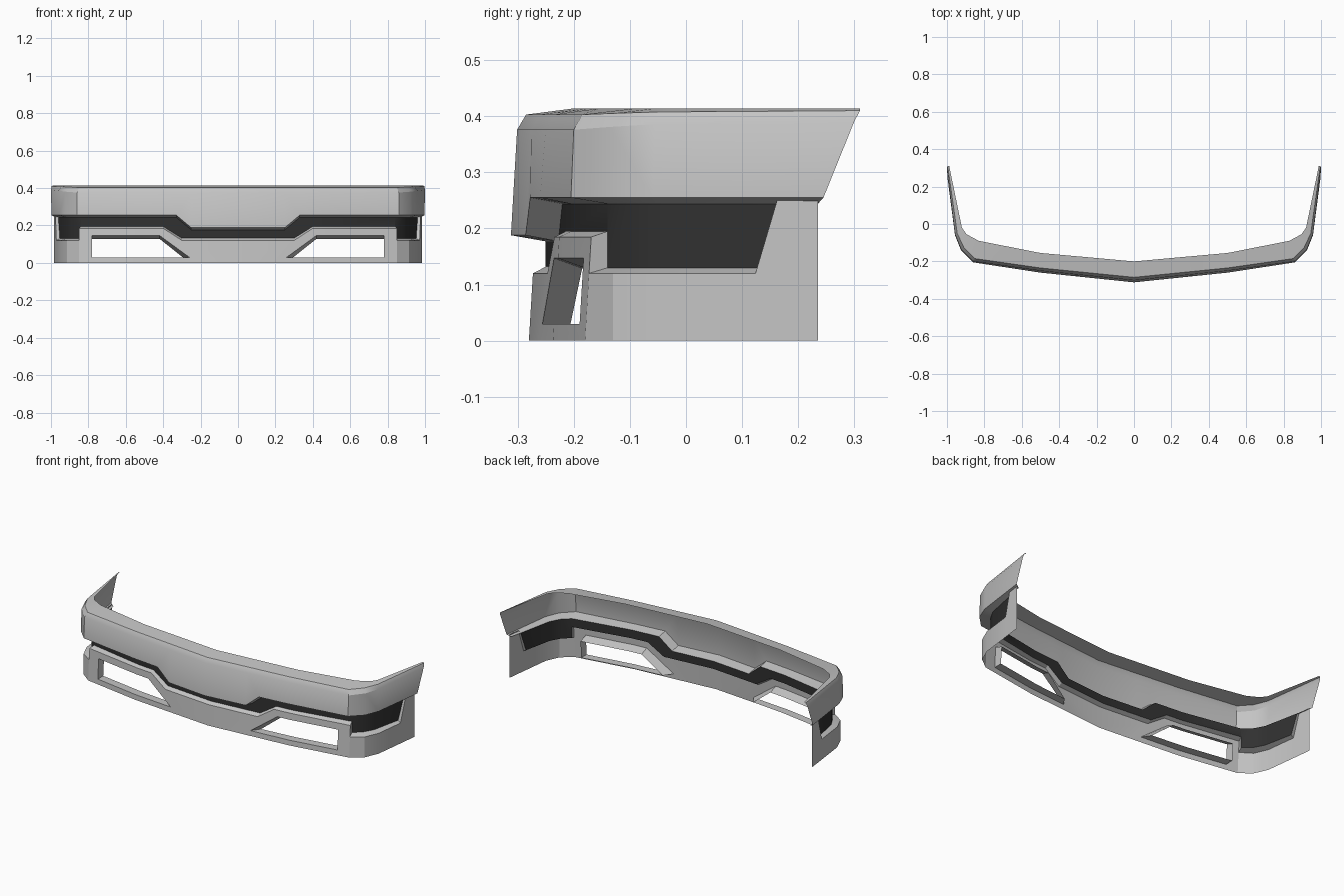
import bpy, bmesh, math
from mathutils import Vector

if "Cube" in bpy.data.objects:
    bpy.data.objects.remove(bpy.data.objects["Cube"])


def material(name, grey):
    m = bpy.data.materials.new(name)
    m.use_nodes = True
    m.diffuse_color = (grey, grey, grey, 1)
    m.node_tree.nodes["Principled BSDF"].inputs["Base Color"].default_value = (grey, grey, grey, 1)
    return m


light_grey = material("light_grey", 0.55)
charcoal = material("charcoal", 0.03)

# Plan paths (x, y) from the centre, round the corner, to the rear tip
SKIRT = [(0, -.28), (.5, -.237), (.85, -.18), (.915, -.13), (.95, -.05), (.985, .235)]
INNER = [(0, -.25), (.5, -.205), (.84, -.14), (.885, -.1), (.918, -.04), (.975, .235)]
BELT = [(0, -.312), (.5, -.26), (.86, -.205), (.925, -.14), (.957, -.06), (.997, .245)]
SHOULDER = [(0, -.301), (.5, -.25), (.86, -.2), (.925, -.135), (.957, -.055), (1, .3)]
RIM = [(0, -.285), (.5, -.235), (.85, -.185), (.91, -.125), (.945, -.05), (.996, .31)]
LIP = [(0, -.2), (.5, -.155), (.83, -.09), (.895, -.055), (.92, -.02), (.988, .31)]


def at(path, t, z):
    """Point on a plan path at station t and height z."""
    i = min(int(t), len(path) - 2)
    p = Vector(path[i]).lerp(Vector(path[i + 1]), t - i)
    return Vector((p.x, p.y, z))


def station(x):
    """Station of a given x on the front of the skirt."""
    return x / .5 if x < .5 else 1 + (x - .5) / .35


def skirt(x, z):
    return at(SKIRT, station(x), z) + Vector((0, .06 * z, 0))


def strip(a, b):
    """Quads joining two point rows."""
    return [(a[i], a[i + 1], b[i + 1], b[i]) for i in range(len(a) - 1)]


def build(name, polys, mat):
    """Mirrored, welded sheet object from polygons."""
    bm = bmesh.new()
    for poly in polys:
        bm.faces.new([bm.verts.new(p) for p in poly])
    bmesh.ops.remove_doubles(bm, verts=bm.verts, dist=.0005)
    bmesh.ops.recalc_face_normals(bm, faces=bm.faces)
    if sum(f.normal.y * f.calc_area() for f in bm.faces) > 0:
        bmesh.ops.reverse_faces(bm, faces=bm.faces)
    mesh = bpy.data.meshes.new(name)
    bm.to_mesh(mesh)
    bm.free()
    mesh.materials.append(mat)
    ob = bpy.data.objects.new(name, mesh)
    bpy.context.collection.objects.link(ob)
    bpy.ops.object.select_all(action="DESELECT")
    ob.select_set(True)
    bpy.context.view_layer.objects.active = ob
    bpy.ops.object.shade_smooth_by_angle(angle=math.radians(28))
    mirror = ob.modifiers.new("mirror", "MIRROR")
    mirror.merge_threshold = .0005
    return ob


# Upper panel: inner lip, rim, shoulder, belt and the return flange below
ts = [0, .5, .66, 1, 2, 3, 4, 5]
base = [.188 if t <= .5 else .255 for t in ts]
side = [min(max(t - 2, 0) / 3, 1) for t in ts]
rows = [
    [at(LIP, t, .414) for t in ts],
    [at(RIM, t, .403 + .007 * s) for t, s in zip(ts, side)],
    [at(SHOULDER, t, .376 + .015 * s) for t, s in zip(ts, side)],
    [at(BELT, t, z) for t, z in zip(ts, base)],
    [at(INNER, t, z - .011) for t, z in zip(ts, base)],
]
build("upper_panel", [q for a, b in zip(rows, rows[1:]) for q in strip(a, b)], light_grey)

# Lower panel front: centre and the frame round the lamp opening
hole = [skirt(x, z) for x, z in
        [(.26, .03), (.42, .147), (.5, .147), (.78, .147), (.78, .03), (.5, .03)]]
frame = [skirt(x, z) for x, z in
         [(.2, 0), (.4, .185), (.5, .185), (.85, .185), (.85, 0), (.5, 0)]]
notch = skirt(.3, .12)
polys = [(skirt(0, 0), frame[0], notch, skirt(0, .12)),
         (frame[0], hole[0], notch), (notch, hole[0], hole[1], frame[1])]
polys += strip(frame[1:] + frame[:1], hole[1:] + hole[:1])

# Lower panel sides, rising into the rear pillar
ends = [2, 3, 4, 4.61]
foot = [skirt(.85, 0)] + [at(SKIRT, t, 0) for t in ends[1:]]
shelf = [skirt(.85, .12)] + [at(SKIRT, t, .12) for t in ends[1:]]
polys += strip(foot, shelf)
pillar_top = at(SKIRT, 4.75, .255)
polys.append((foot[-1], at(SKIRT, 5, 0), at(SKIRT, 5, .255), pillar_top, shelf[-1]))

# Return flange along the top of the lower panel
outer = [skirt(0, .12), notch, *frame[1:4], *shelf, pillar_top]
inner_spec = [(0, .132), (.6, .132), (.8, .195), (1, .195), (2, .195),
              (2, .13), (3, .13), (4, .13), (4.61, .13), (4.75, .245)]
inner = [at(INNER, t, z) for t, z in inner_spec]
polys += strip(outer, inner)
build("lower_panel", polys, light_grey)

# Lamp recess walls
depth = Vector((0, .05, 0))
back = [p + depth for p in hole]
for i in (1, 2, 3):
    back[i].z -= .018
back[0].x += .035
build("lamp_recess", strip(hole + hole[:1], back + back[:1]), light_grey)


# Dark grille band between the panels
def top_height(t):
    return .177 + .067 * min(max((t - .5) / .16, 0), 1)


def low_height(t):
    return .132 + .063 * min(max((t - .6) / .2, 0), 1)


front_ts = [0, .5, .6, .66, .8, 1, 2]
band = strip([at(INNER, t, low_height(t)) for t in front_ts],
             [at(INNER, t, top_height(t)) for t in front_ts])
band += strip([at(INNER, t, .13) for t in ends],
              [at(INNER, t, .244) for t in (2, 3, 4, 4.75)])
build("grille_band", band, charcoal)
